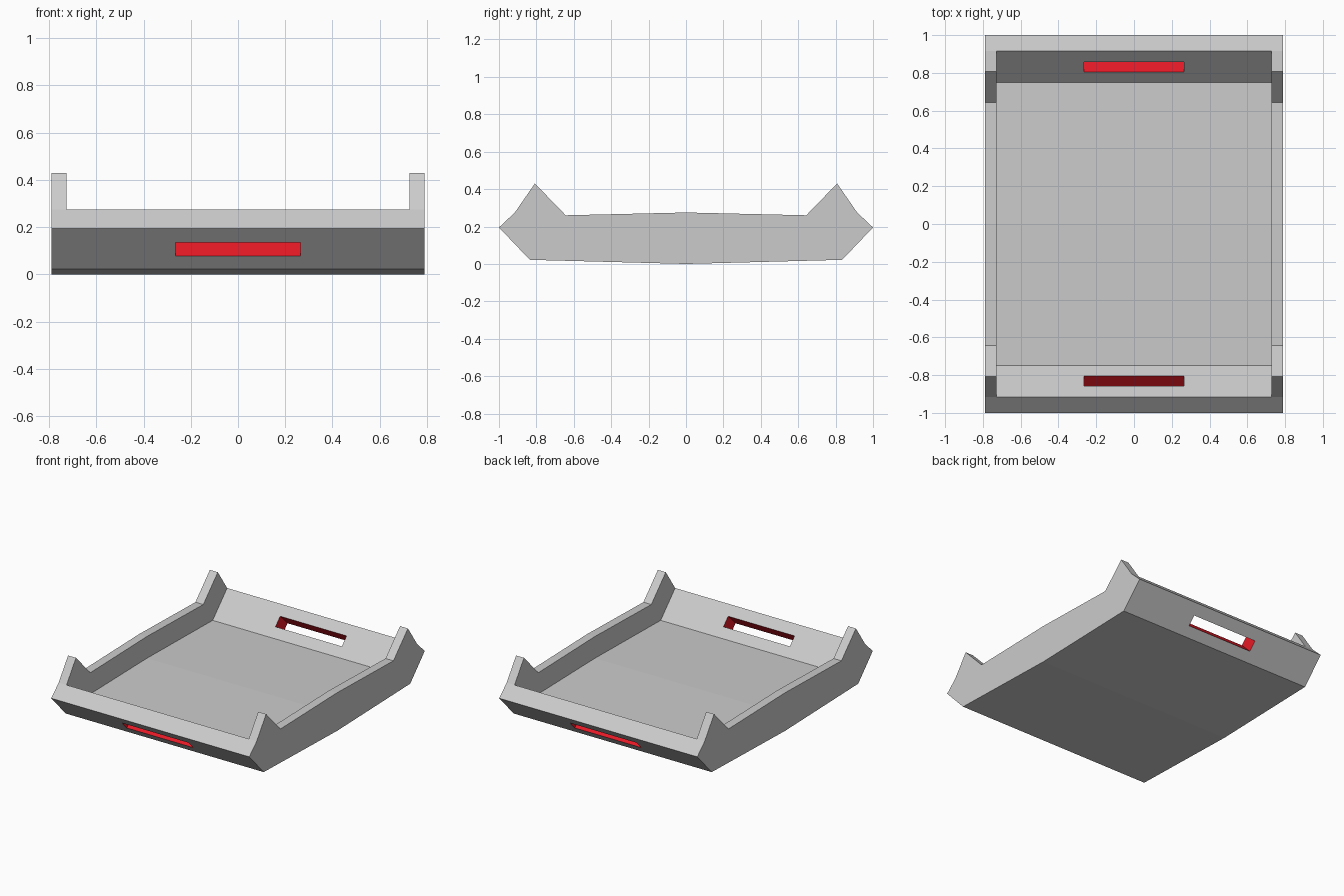
import bpy, bmesh

if "Cube" in bpy.data.objects:
    bpy.data.objects.remove(bpy.data.objects["Cube"])


def prism(name, profile, half_width, material=None):
    """Extrude a (y, z) profile symmetrically along x."""
    bm = bmesh.new()
    face = bm.faces.new([bm.verts.new((-half_width, y, z)) for y, z in profile])
    ext = bmesh.ops.extrude_face_region(bm, geom=[face])
    verts = [v for v in ext["geom"] if isinstance(v, bmesh.types.BMVert)]
    bmesh.ops.translate(bm, verts=verts, vec=(2 * half_width, 0, 0))
    bmesh.ops.recalc_face_normals(bm, faces=bm.faces)
    mesh = bpy.data.meshes.new(name)
    bm.to_mesh(mesh)
    bm.free()
    obj = bpy.data.objects.new(name, mesh)
    bpy.context.collection.objects.link(obj)
    return obj


def mirrored(half):
    """Complete a y >= 0 half profile; skips points on the centre line."""
    return half + [(-y, z) for y, z in reversed(half) if y > 0]


def cut(target, cutter):
    mod = target.modifiers.new("cut", 'BOOLEAN')
    mod.operation = 'DIFFERENCE'
    mod.solver = 'EXACT'
    mod.object = cutter
    bpy.context.view_layer.objects.active = target
    bpy.ops.object.modifier_apply(modifier=mod.name)
    bpy.data.objects.remove(cutter)


# Tray body: side silhouette with four raised corner horns
body = mirrored([(0, 0), (0.835, 0.022), (1.0, 0.195), (0.915, 0.275),
                 (0.808, 0.43), (0.643, 0.26)])
body.insert(9, (0, 0.275))
body = [(0, 0), (0.835, 0.022), (1.0, 0.195), (0.915, 0.275), (0.808, 0.43),
        (0.643, 0.26), (0, 0.275), (-0.643, 0.26), (-0.808, 0.43),
        (-0.915, 0.275), (-1.0, 0.195), (-0.835, 0.022)]
tray = prism("tray", body, 0.79)

# Hollow interior with sloping ends, open at the top
hollow = mirrored([(0, 0.118), (0.75, 0.105), (0.915, 0.275), (0.95, 0.6)])
cut(tray, prism("hollow_cutter", hollow, 0.727))

# Handle slots, square to the sloping end walls
for s in (-1, 1):
    slot = [(0.929, 0.039), (0.983, 0.094), (0.817, 0.258), (0.763, 0.203)]
    cut(tray, prism("slot_cutter", [(s * y, z) for y, z in slot], 0.265))

# Red lining on the inside faces of the slots
red = bpy.data.materials.new("slot_red")
red.diffuse_color = (0.8, 0.01, 0.02, 1)
red.use_nodes = True
red.node_tree.nodes["Principled BSDF"].inputs["Base Color"].default_value = red.diffuse_color
mesh = tray.data
mesh.materials.clear()
mesh.materials.append(None)
mesh.materials.append(red)
for p in mesh.polygons:
    inside = all(abs(mesh.vertices[i].co.x) < 0.27 for i in p.vertices)
    p.material_index = 1 if inside else 0
    p.use_smooth = False
